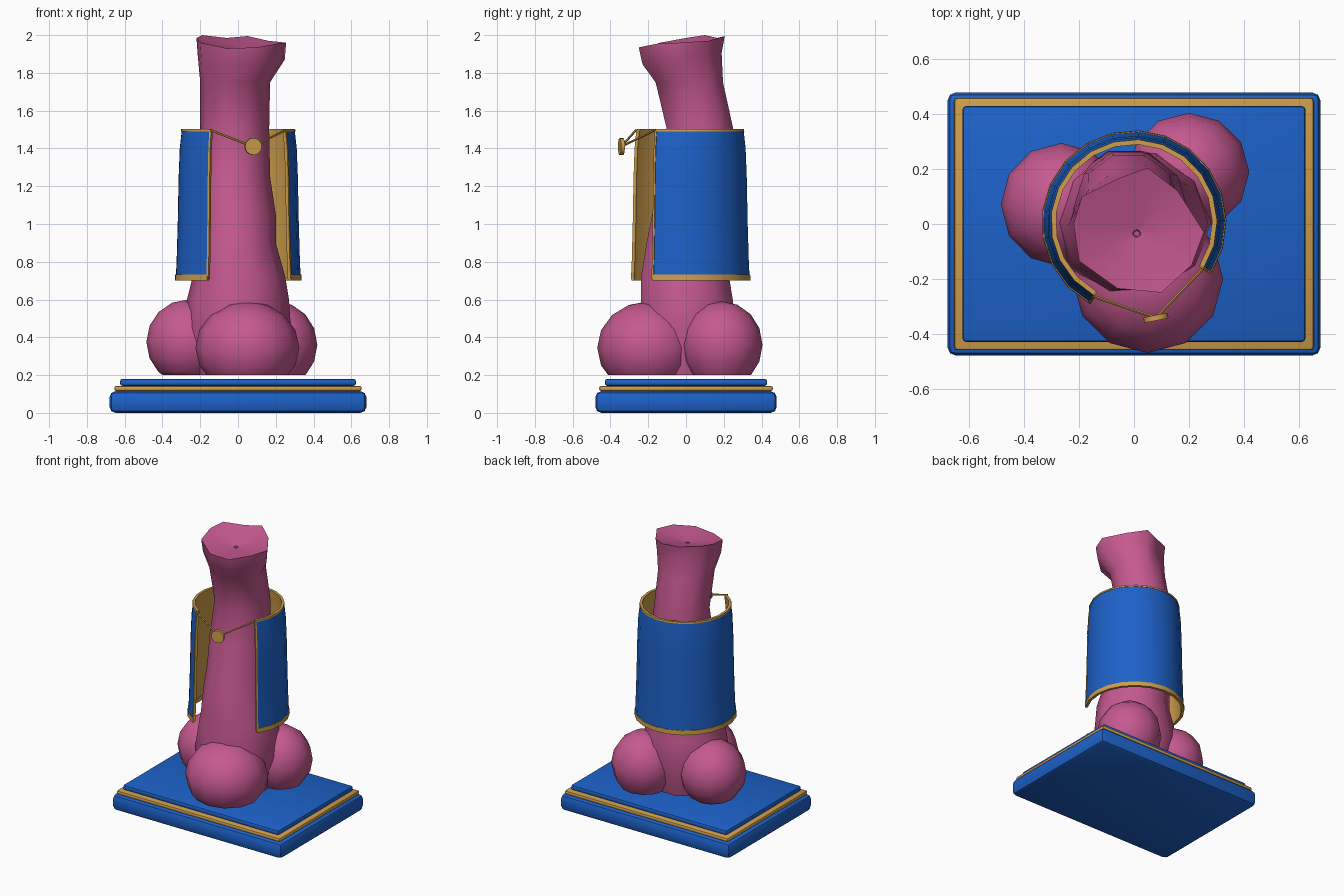
import bpy, bmesh, math
from mathutils import Vector

if "Cube" in bpy.data.objects:
    bpy.data.objects.remove(bpy.data.objects["Cube"])


def material(name, color):
    m = bpy.data.materials.new(name)
    m.diffuse_color = color
    m.use_nodes = True
    m.node_tree.nodes["Principled BSDF"].inputs["Base Color"].default_value = m.diffuse_color
    return m


PINK = material("pink", (0.56, 0.10, 0.28, 1))
BLUE = material("blue", (0.012, 0.12, 0.58, 1))
GOLD = material("gold", (0.62, 0.34, 0.07, 1))


def finish(name, bm, mat, angle=40):
    bmesh.ops.recalc_face_normals(bm, faces=bm.faces)
    me = bpy.data.meshes.new(name)
    bm.to_mesh(me)
    bm.free()
    me.materials.append(mat)
    ob = bpy.data.objects.new(name, me)
    bpy.context.collection.objects.link(ob)
    bpy.ops.object.select_all(action='DESELECT')
    ob.select_set(True)
    bpy.context.view_layer.objects.active = ob
    bpy.ops.object.shade_smooth_by_angle(angle=math.radians(angle))
    return ob


def loft(bm, rings, closed=True, caps=True):
    loops = [[bm.verts.new(p) for p in r] for r in rings]
    n = len(loops[0])
    for a, b in zip(loops, loops[1:]):
        for i in range(n if closed else n - 1):
            j = (i + 1) % n
            bm.faces.new((a[i], a[j], b[j], b[i]))
    if caps:
        bm.faces.new(loops[0])
        bm.faces.new(loops[-1])


def slab(name, hx, hy, z0, z1, bevel, mat):
    bm = bmesh.new()
    bmesh.ops.create_cube(bm, size=1)
    for v in bm.verts:
        v.co = (v.co.x * 2 * hx, v.co.y * 2 * hy, z0 + (v.co.z + 0.5) * (z1 - z0))
    bmesh.ops.bevel(bm, geom=bm.edges[:], offset=bevel, segments=2, profile=0.5, affect='EDGES')
    finish(name, bm, mat)


# Stepped plinth
slab("plinth_bottom", 0.68, 0.48, 0.0, 0.115, 0.032, BLUE)
slab("plinth_trim", 0.655, 0.46, 0.115, 0.143, 0.012, GOLD)
slab("plinth_top", 0.625, 0.43, 0.143, 0.18, 0.014, BLUE)

# Body column: z, x range, y range, then a star-shaped flared head with a dimple
SIDES = 10
column = [(0.20, -0.22, 0.22, -0.22, 0.22), (0.45, -0.29, 0.28, -0.27, 0.28),
          (0.60, -0.27, 0.27, -0.25, 0.26), (0.72, -0.24, 0.25, -0.25, 0.24),
          (0.90, -0.23, 0.20, -0.22, 0.25), (1.05, -0.22, 0.20, -0.19, 0.27),
          (1.25, -0.22, 0.17, -0.15, 0.27), (1.50, -0.20, 0.165, -0.11, 0.26),
          (1.75, -0.20, 0.17, -0.17, 0.205)]
rings = []
for z, x0, x1, y0, y1 in column:
    rings.append([((x0 + x1) / 2 + (x1 - x0) / 2 * math.cos(math.tau * i / SIDES),
                   (y0 + y1) / 2 + (y1 - y0) / 2 * math.sin(math.tau * i / SIDES), z)
                  for i in range(SIDES)])
rim = [(0.255, -0.03, 1.96), (0.16, 0.12, 1.97), (0.05, 0.205, 1.995), (-0.06, 0.165, 1.985),
       (-0.19, 0.10, 2.0), (-0.22, 0.0, 1.985), (-0.20, -0.135, 1.96), (-0.06, -0.235, 1.93),
       (0.10, -0.25, 1.935), (0.21, -0.15, 1.955)]
rings.append([(x * 0.97, y * 0.92, z - 0.09) for x, y, z in rim])
rings.append(rim)
for k, drop in ((0.55, 0.022), (0.06, 0.04), (0.045, 0.12)):
    rings.append([(0.01 + (x - 0.01) * k, -0.035 + (y + 0.035) * k,
                   1.962 + (z - 1.962) * k - drop) for x, y, z in rim])
bm = bmesh.new()
loft(bm, rings)
finish("body", bm, PINK, 60)

# Three rounded foot lobes with flat undersides
lobes = [("front_lobe", (0.05, -0.20, 0.345), (0.275, 0.27, 0.245)),
         ("left_lobe", (-0.265, 0.07, 0.375), (0.22, 0.225, 0.225)),
         ("back_lobe", (0.20, 0.19, 0.36), (0.22, 0.215, 0.23))]
for name, c, r in lobes:
    bm = bmesh.new()
    bmesh.ops.create_uvsphere(bm, u_segments=12, v_segments=8, radius=1)
    for v in bm.verts:
        v.co = Vector([c[i] + v.co[i] * r[i] for i in range(3)])
    bmesh.ops.bisect_plane(bm, geom=bm.verts[:] + bm.edges[:] + bm.faces[:],
                           plane_co=(0, 0, 0.2), plane_no=(0, 0, 1), clear_inner=True)
    bmesh.ops.holes_fill(bm, edges=[e for e in bm.edges if e.is_boundary], sides=0)
    finish(name, bm, PINK, 45)

# Open-fronted cape
START, END, STEPS = math.radians(-33), math.radians(241), 16
profile = [(0.70, 0.333), (0.80, 0.328), (1.0, 0.322), (1.25, 0.317), (1.40, 0.311), (1.50, 0.300)]


def radius_at(z):
    for (z0, r0), (z1, r1) in zip(profile, profile[1:]):
        if z <= z1:
            return r0 + (r1 - r0) * (z - z0) / (z1 - z0)
    return profile[-1][1]


def cape_part(name, zs, r_in, r_out, mat, a0=START, a1=END, steps=STEPS):
    path = [(z, radius_at(z) + r_out) for z in zs] + [(z, radius_at(z) + r_in) for z in reversed(zs)]
    rings = []
    for i in range(steps + 1):
        a = a0 + (a1 - a0) * i / steps
        rings.append([(r * math.cos(a), 0.005 + r * math.sin(a), z) for z, r in path])
    bm = bmesh.new()
    loft(bm, rings)
    return finish(name, bm, mat)


levels = [0.71, 0.80, 1.0, 1.25, 1.40, 1.495]
cape_part("cape", levels, -0.006, 0.0, BLUE)
cape_part("cape_lining", levels, -0.014, -0.006, GOLD)
cape_part("cape_hem", [0.70, 0.732], -0.016, 0.004, GOLD)
cape_part("cape_collar_trim", [1.49, 1.502], -0.015, 0.003, GOLD)
for side, a in (("right", START), ("left", END)):
    cape_part("cape_edge_trim_" + side, levels, -0.015, 0.003, GOLD, a - 0.018, a + 0.018, 1)


# Cord and round clasp
def rod(name, a, b, r, sides):
    a, b = Vector(a), Vector(b)
    bm = bmesh.new()
    bmesh.ops.create_cone(bm, cap_ends=True, segments=sides, radius1=r, radius2=r, depth=(b - a).length)
    q = (b - a).to_track_quat('Z', 'Y')
    for v in bm.verts:
        v.co = q @ v.co + (a + b) / 2
    finish(name, bm, GOLD)


clasp = Vector((0.08, -0.342, 1.41))
rod("cord_left", (-0.145, -0.265, 1.497), clasp, 0.006, 6)
rod("cord_right", (0.25, -0.165, 1.497), clasp, 0.006, 6)
axis = Vector((0.2, -1, 0)).normalized() * 0.01
rod("clasp", clasp - axis, clasp + axis, 0.045, 16)
